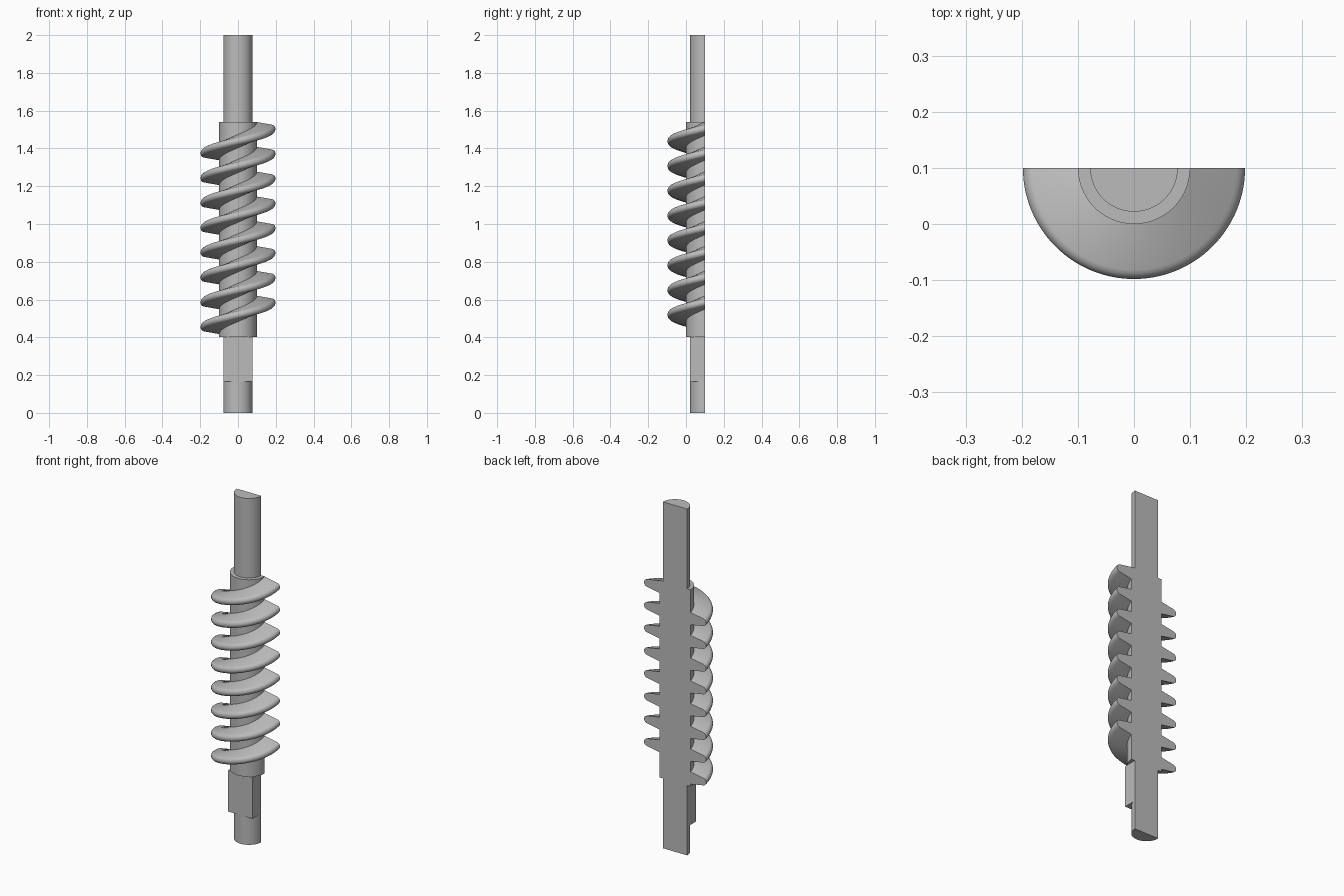
import bpy, bmesh, math

if "Cube" in bpy.data.objects:
    bpy.data.objects.remove(bpy.data.objects["Cube"])

AXIS_Y = 0.1          # the part is cut in half along this plane
PITCH = 0.1314        # rise of one flight over half a turn

steel = bpy.data.materials.new("grey_steel")
steel.diffuse_color = (0.5, 0.5, 0.5, 1)
steel.use_nodes = True
steel.node_tree.nodes["Principled BSDF"].inputs["Base Color"].default_value = steel.diffuse_color


def finish(name, bm, smooth=True):
    bmesh.ops.recalc_face_normals(bm, faces=bm.faces)
    mesh = bpy.data.meshes.new(name)
    bm.to_mesh(mesh)
    bm.free()
    mesh.materials.append(steel)
    obj = bpy.data.objects.new(name, mesh)
    bpy.context.collection.objects.link(obj)
    if smooth:
        bpy.ops.object.select_all(action='DESELECT')
        obj.select_set(True)
        bpy.context.view_layer.objects.active = obj
        bpy.ops.object.shade_smooth_by_angle(angle=math.radians(35))
    return obj


def extrude_outline(name, outline, z0, z1, smooth=True):
    bm = bmesh.new()
    face = bm.faces.new([bm.verts.new((x, y, z0)) for x, y in outline])
    ext = bmesh.ops.extrude_face_region(bm, geom=[face], use_keep_orig=True)
    top = [v for v in ext["geom"] if isinstance(v, bmesh.types.BMVert)]
    bmesh.ops.translate(bm, verts=top, vec=(0, 0, z1 - z0))
    return finish(name, bm, smooth)


def half_cylinder(name, r, z0, z1, n=48):
    angles = [math.pi * (1 + i / n) for i in range(n + 1)]
    outline = [(r * math.cos(a), AXIS_Y + r * math.sin(a)) for a in angles]
    return extrude_outline(name, outline, z0, z1)


def flight(name, z0, n=56):
    # tapered tooth section with a rounded tip: (radius, height offset)
    upper = [(0.097, 0.036), (0.182, 0.021), (0.189, 0.018),
             (0.195, 0.012), (0.198, 0.004)]
    section = upper + [(r, -h) for r, h in reversed(upper)]
    bm = bmesh.new()
    rings = []
    for i in range(n + 1):
        t = i / n
        a = math.pi * (1 + t)
        rings.append([bm.verts.new((r * math.cos(a), AXIS_Y + r * math.sin(a),
                                    z0 + PITCH * t + h)) for r, h in section])
    k = len(section)
    for lo, hi in zip(rings, rings[1:]):
        for j in range(k):
            bm.faces.new((lo[j], lo[(j + 1) % k], hi[(j + 1) % k], hi[j]))
    bm.faces.new(rings[0])
    bm.faces.new(rings[-1])
    return finish(name, bm)


# Shaft sections
half_cylinder("lower_journal", 0.078, 0.0, 0.165)
extrude_outline("square_drive", [(-0.078, AXIS_Y), (-0.078, AXIS_Y - 0.078),
                                 (0.078, AXIS_Y - 0.078), (0.078, AXIS_Y)],
                0.165, 0.403, smooth=False)
half_cylinder("screw_core", 0.1, 0.403, 1.541)
half_cylinder("upper_shaft", 0.078, 1.541, 2.0)

# Screw flights, each a half turn rising from left to right
for i in range(8):
    flight(f"screw_flight_{i + 1}", 0.453 + PITCH * i)
